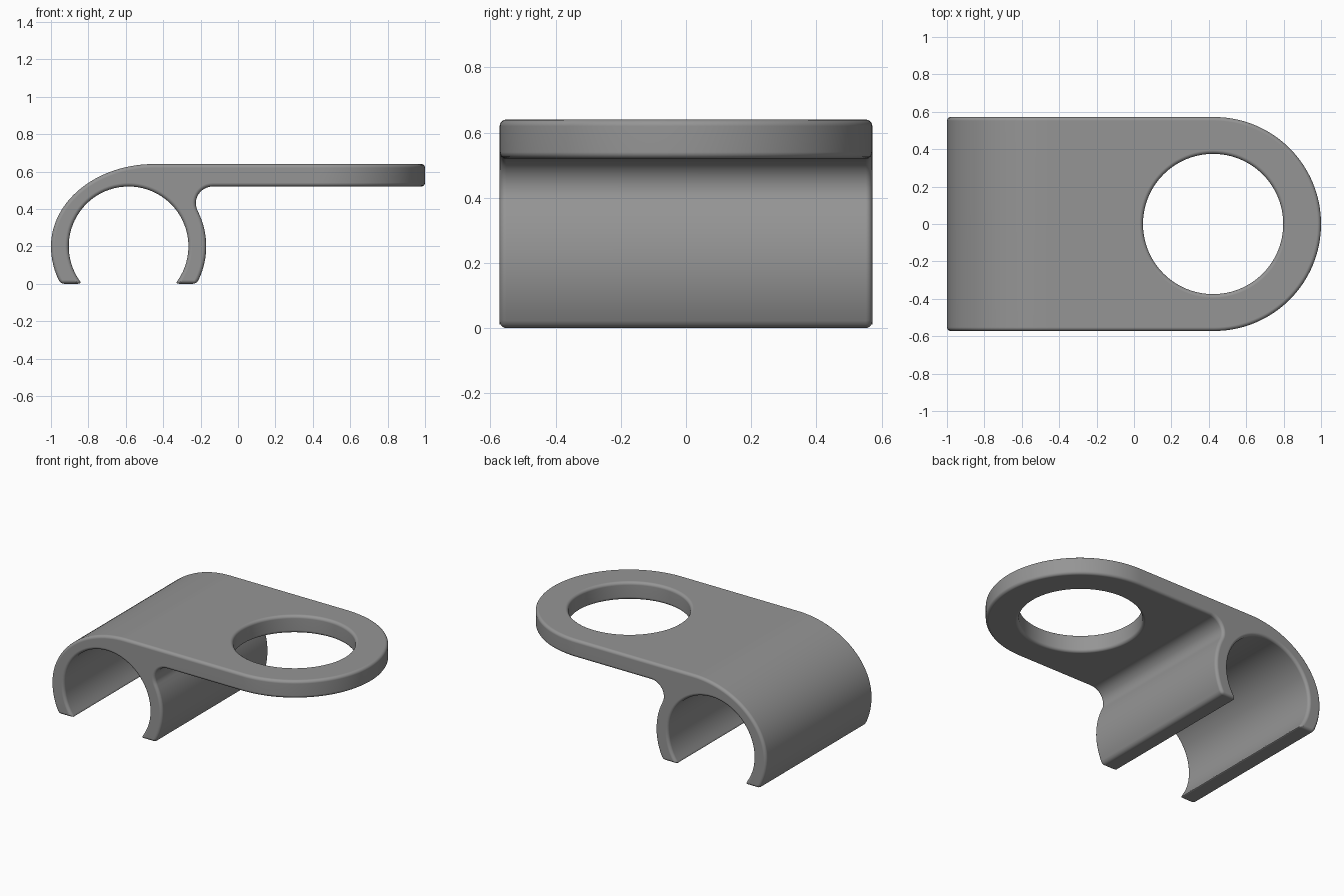
import bpy, bmesh, math

if "Cube" in bpy.data.objects:
    bpy.data.objects.remove(bpy.data.objects["Cube"])

grey = bpy.data.materials.new("grey_plastic")
grey.diffuse_color = (0.3, 0.3, 0.3, 1)
grey.use_nodes = True
grey.node_tree.nodes["Principled BSDF"].inputs["Base Color"].default_value = grey.diffuse_color


def arc(cx, cy, rx, ry, a0, a1, n):
    """Points along an elliptical arc, angles in degrees."""
    return [(cx + rx * math.cos(math.radians(a0 + (a1 - a0) * i / n)),
             cy + ry * math.sin(math.radians(a0 + (a1 - a0) * i / n)))
            for i in range(n + 1)]


def prism(name, pts, vec, place):
    """Extrude a closed outline along vec."""
    bm = bmesh.new()
    face = bm.faces.new([bm.verts.new(place(a, b)) for a, b in pts])
    ext = bmesh.ops.extrude_face_region(bm, geom=[face])["geom"]
    bmesh.ops.translate(bm, vec=vec, verts=[v for v in ext if isinstance(v, bmesh.types.BMVert)])
    bmesh.ops.recalc_face_normals(bm, faces=bm.faces)
    me = bpy.data.meshes.new(name)
    bm.to_mesh(me)
    bm.free()
    me.materials.append(grey)
    ob = bpy.data.objects.new(name, me)
    bpy.context.collection.objects.link(ob)
    return ob


# Clip and plate side profile (x, z)
CX, CZ, RI, RO = -0.585, 0.2, 0.32, 0.415     # pipe centre, inner and outer radius
RF = 0.09                                     # fillet under the plate
FZ = 0.52 - RF
FX = CX + math.sqrt((RO + RF) ** 2 - (FZ - CZ) ** 2)
fa = math.degrees(math.atan2(FZ - CZ, FX - CX))
ao = math.degrees(math.asin(CZ / RO))
ai = math.degrees(math.asin(CZ / RI))
profile = arc(CX, CZ, RI, RI, 180 + ai, -ai, 56)            # inside of the clip
profile += arc(CX, CZ, RO, RO, -ao, fa, 16)                 # right jaw
profile += arc(FX, FZ, RF, RF, 180 + fa, 90, 12)[1:]        # fillet
profile += [(1.3, 0.52), (1.3, 0.64)]                       # plate
profile += arc(-0.45, CZ, 0.55, 0.44, 90, 180, 28)          # shoulder
profile += arc(CX, CZ, RO, RO, 180, 180 + ao, 8)[1:]        # left jaw
holder = prism("clip_and_ring_plate", profile, (0, 1.6, 0), lambda a, b: (a, -0.8, b))

# Rounded outline and ring opening
HX, R = 0.428, 0.572
outline = prism("outline_cutter", [(-1.3, R), (-1.3, -R)] + arc(HX, 0, R, R, -90, 90, 64),
                (0, 0, 1.4), lambda a, b: (a, b, -0.3))
opening = prism("opening_cutter", arc(HX - 0.005, 0, 0.375, 0.375, 0, 360, 96)[:-1],
                (0, 0, 0.6), lambda a, b: (a, b, 0.3))
for cutter, op in ((outline, 'INTERSECT'), (opening, 'DIFFERENCE')):
    m = holder.modifiers.new(cutter.name, 'BOOLEAN')
    m.operation, m.object, m.solver = op, cutter, 'EXACT'

# Rounded edges
bev = holder.modifiers.new("rounded_edges", 'BEVEL')
bev.width, bev.segments = 0.02, 4
bev.limit_method, bev.angle_limit = 'ANGLE', math.radians(35)
bev.use_clamp_overlap = False

# Bake the modifiers and drop the cutters
bpy.context.view_layer.update()
baked = bpy.data.meshes.new_from_object(holder.evaluated_get(bpy.context.evaluated_depsgraph_get()))
holder.modifiers.clear()
holder.data = baked
for cutter in (outline, opening):
    bpy.data.objects.remove(cutter)

bpy.context.view_layer.objects.active = holder
holder.select_set(True)
bpy.ops.object.shade_smooth_by_angle(angle=math.radians(35))
holder.modifiers.new("even_shading", 'WEIGHTED_NORMAL').keep_sharp = True
